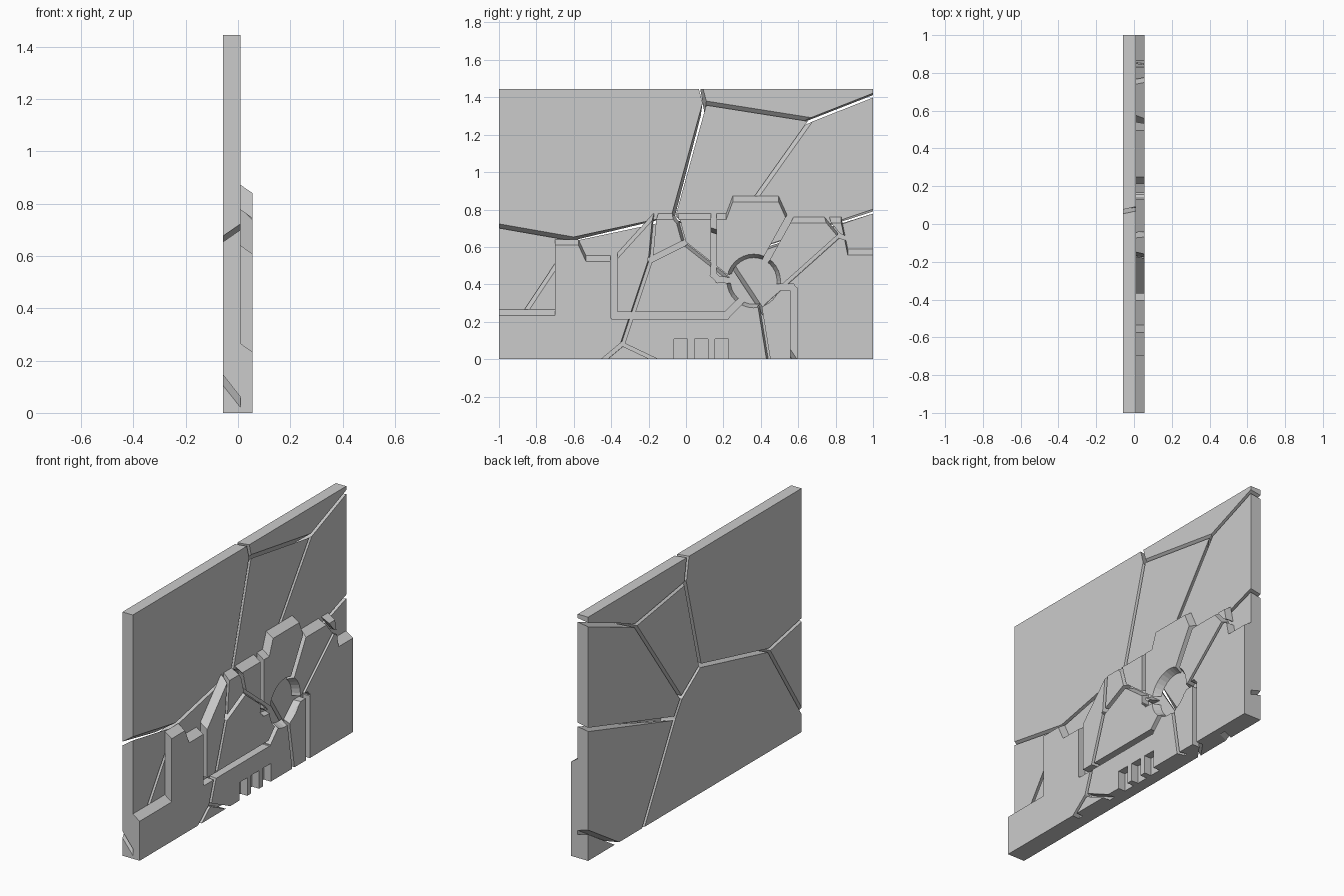
import bpy, bmesh
from math import radians
from mathutils import Vector, Matrix
from mathutils.geometry import intersect_line_line_2d

if "Cube" in bpy.data.objects:
    bpy.data.objects.remove(bpy.data.objects["Cube"])

BACK, MID, FRONT, TOP = -0.058, 0.01, 0.055, 1.445


def new_object(name, bm):
    bmesh.ops.recalc_face_normals(bm, faces=bm.faces)
    me = bpy.data.meshes.new(name)
    bm.to_mesh(me)
    bm.free()
    ob = bpy.data.objects.new(name, me)
    bpy.context.collection.objects.link(ob)
    return ob


def loft(name, a, b, xa, xb):
    """Solid between two matching (y, z) outlines."""
    bm = bmesh.new()
    va = [bm.verts.new((xa, *p)) for p in a]
    vb = [bm.verts.new((xb, *p)) for p in b]
    bm.faces.new(va)
    bm.faces.new(vb)
    n = len(va)
    for i in range(n):
        j = (i + 1) % n
        bm.faces.new((va[i], va[j], vb[j], vb[i]))
    return new_object(name, bm)


def inset(points, gap):
    """Shrink a counter-clockwise outline, leaving edges on the slab border."""
    pts = [Vector(p) for p in points]
    lines = []
    for i, p in enumerate(pts):
        q = pts[(i + 1) % len(pts)]
        border = ((p.x == q.x and abs(p.x) == 1)
                  or (p.y == q.y and p.y in (pts_z(0), pts_z(TOP))))
        d = (q - p).normalized()
        s = Vector((-d.y, d.x)) * (0 if border else gap)
        lines.append((p + s, d))
    out = []
    for i in range(len(pts)):
        (p, d), (q, e) = lines[i - 1], lines[i]
        cr = d.x * e.y - d.y * e.x
        t = ((q - p).x * e.y - (q - p).y * e.x) / cr
        out.append(p + d * t)
    return out


def pts_z(z):
    """Value as stored in a single-precision vector."""
    return Vector((0, z)).y


def blade(f0, f1, b0, b1, xf, xb, w, ext=0.012):
    """Cutter: strip f0-f1 on the front face, b0-b1 on the back face."""
    outlines = []
    for t in (-0.3, 1.3):
        p = Vector(f0).lerp(Vector(b0), t)
        q = Vector(f1).lerp(Vector(b1), t)
        d = (q - p).normalized()
        s = Vector((-d.y, d.x)) * w / 2
        p, q = p - d * ext, q + d * ext
        outlines.append([p + s, q + s, q - s, p - s])
    k = (xb - xf) * 0.3
    return loft("cutter", *outlines, xf - k, xb + k)


def carve(ob, cutters):
    for c in cutters:
        c.hide_render = True
        m = ob.modifiers.new("cut", 'BOOLEAN')
        m.operation, m.solver, m.object = 'DIFFERENCE', 'EXACT', c
    dg = bpy.context.evaluated_depsgraph_get()
    me = bpy.data.meshes.new_from_object(ob.evaluated_get(dg))
    ob.modifiers.clear()
    ob.data = me
    for c in cutters:
        bpy.data.objects.remove(c)


# Back slab: fragments between slanted cracks, junctions as front and back (y, z)
J = {
    "top": ((.08, TOP), (.065, TOP)), "a": ((.10, 1.37), (.09, 1.30)),
    "b": ((.67, 1.28), (.56, 1.228)), "r1": ((1, 1.41), (1, 1.40)),
    "c": ((.23, .66), (.127, .632)), "d": ((-.07, .755), (-.05, .756)),
    "e": ((-.60, .642), (-.69, .603)), "l1": ((-1, .712), (-1, .665)),
    "l2": ((-1, .04), (-1, .126)), "f": ((.23, .53), (.19, .536)),
    "r2": ((1, .79), (1, .778)), "bot": ((.58, 0), (.483, 0)),
    "c1": ((.76, 0), (.73, 0)), "c2": ((1, .15), (1, .17)),
    "TL": ((-1, TOP),) * 2, "TR": ((1, TOP),) * 2,
    "BL": ((-1, 0),) * 2, "BR": ((1, 0),) * 2,
}
cells = ["TL l1 e d a top", "top a b r1 TR", "a d c b", "b c f r2 r1",
         "l1 l2 e", "BL bot f c d e l2", "bot c1 c2 r2 f", "c1 BR c2"]
for i, cell in enumerate(cells):
    front, back = zip(*(J[k] for k in cell.split()))
    loft(f"slab_fragment_{i + 1}", inset(front, .011), inset(back, .011), MID, BACK)

# Raised stepped relief with sloping top edges
top = [(-1, .265), (-.70, .265), (-.70, .64), (-.575, .64), (-.535, .553),
       (-.38, .553), (-.175, .778), (.215, .778), (.25, .872), (.495, .872),
       (.545, .76), (.83, .76), (.865, .588), (1, .588)]
ends = [(1, 0), (-1, 0)]
relief = loft("raised_relief", top + ends,
              [(y, z - .031) for y, z in top] + ends, MID, FRONT)
cut = []


def path(points, w, shift=(0, 0)):
    for p, q in zip(points, points[1:]):
        b0, b1 = [(a[0] + shift[0], a[1] + shift[1]) for a in (p, q)]
        cut.append(blade(p, q, b0, b1, FRONT, MID, w))


# Panel grooves running to the round port
path([(-.385, .60), (-.385, .233), (.215, .233), (.29, .31)], .036)
path([(.148, .82), (.148, .45), (.17, .427), (.25, .42)], .03)
path([(.48, .385), (.565, .385), (.577, .37), (.577, -.03)], .034)
path([(.41, .50), (.555, .76)], .036)

# Vent slots
for i in range(3):
    y = -.028 + i * .110
    cut.append(blade((y, -.05), (y, .095), (y, -.05), (y, .095), FRONT, MID, .073))

# Cracks in the relief
path([(-.165, .80), (-.19, .53), (-.34, .08), (-.46, -.02)], .022, (.008, .008))
path([(-.34, .08), (-.13, -.02)], .018)
path([(-.10, .80), (-.04, .73), (-.01, .62), (.27, .40)], .022, (.012, .012))
path([(-.01, .62), (-.19, .53)], .03)
path([(.445, -.03), (.395, .28), (.82, .66), (.72, .78)], .02, (.008, .01))
path([(.82, .66), (.90, .63)], .022)

# Round port
bm = bmesh.new()
bmesh.ops.create_cone(bm, cap_ends=True, segments=32, radius1=.116, radius2=.152,
                      depth=.085,
                      matrix=Matrix.Translation((.0325, .362, .418))
                      @ Matrix.Rotation(radians(90), 4, 'Y'))
cut.append(new_object("cutter", bm))
carve(relief, cut)
